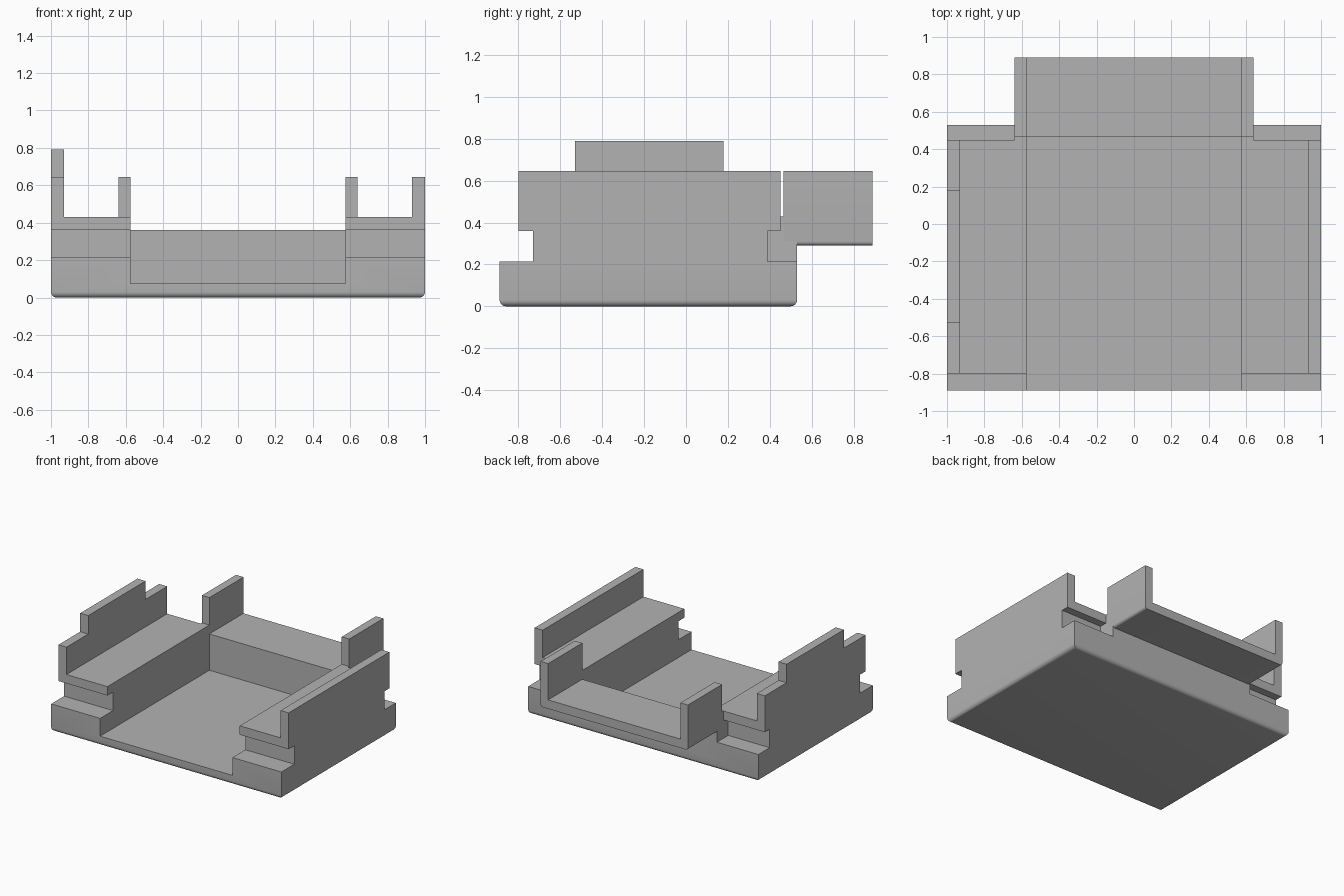
import bpy
import bmesh
from mathutils import Vector

if "Cube" in bpy.data.objects:
    bpy.data.objects.remove(bpy.data.objects["Cube"], do_unlink=True)

grey = bpy.data.materials.new("plain_grey")
grey.use_nodes = True
colour = (0.45, 0.45, 0.45, 1)
grey.diffuse_color = colour
grey.node_tree.nodes["Principled BSDF"].inputs["Base Color"].default_value = colour


def extrude_profile(name, profile, axis, start, end, round_edge=None, radius=0):
    """Extrude a (x, z) profile along y, or a (y, z) profile along x."""
    bm = bmesh.new()
    if axis == "y":
        points = [(a, start, z) for a, z in profile]
        step = Vector((0, end - start, 0))
    else:
        points = [(start, a, z) for a, z in profile]
        step = Vector((end - start, 0, 0))
    face = bm.faces.new([bm.verts.new(p) for p in points])
    moved = bmesh.ops.extrude_face_region(bm, geom=[face], use_keep_orig=True)["geom"]
    bmesh.ops.translate(bm, vec=step, verts=[v for v in moved if isinstance(v, bmesh.types.BMVert)])
    bmesh.ops.recalc_face_normals(bm, faces=bm.faces)
    if round_edge:
        edges = [e for e in bm.edges if round_edge(*[v.co for v in e.verts])]
        bmesh.ops.bevel(bm, geom=edges, offset=radius, segments=6, profile=0.5, affect="EDGES")
    mesh = bpy.data.meshes.new(name)
    bm.to_mesh(mesh)
    bm.free()
    mesh.materials.append(grey)
    obj = bpy.data.objects.new(name, mesh)
    bpy.context.collection.objects.link(obj)
    if round_edge:
        bpy.ops.object.select_all(action="DESELECT")
        obj.select_set(True)
        bpy.context.view_layer.objects.active = obj
        bpy.ops.object.shade_smooth_by_angle()
    return obj


def mirrored(half):
    """Complete a symmetric (x, z) profile from its +x half, listed bottom to top."""
    return half + [(-x, z) for x, z in reversed(half)]


INNER, CHEEK, OUTER, LIP = 0.575, 0.64, 1.0, 0.93
SHELF_Y, BACK_Y, REAR_Y = 0.466, 0.53, 0.89
FLOOR, LEDGE, SHELF_Z, GROOVE_TOP, RAIL_TOP, WALL_TOP = 0.075, 0.215, 0.29, 0.36, 0.43, 0.645

# Base with an open channel and a rounded underside rim
extrude_profile(
    "tray_base",
    mirrored([(OUTER, 0), (OUTER, LEDGE), (INNER, LEDGE), (INNER, FLOOR)]),
    "y", -REAR_Y, BACK_Y,
    lambda a, b: max(a.z, b.z) < 0.001, 0.03)

# Rear shelf with upright cheeks and rounded lower sides
extrude_profile(
    "rear_shelf",
    mirrored([(CHEEK, SHELF_Z), (CHEEK, WALL_TOP), (INNER, WALL_TOP), (INNER, GROOVE_TOP)]),
    "y", SHELF_Y, REAR_Y,
    lambda a, b: max(a.z, b.z) < SHELF_Z + 0.001 and abs(a.x - b.x) < 0.001, 0.02)

# Wall closing the rear end of the channel
extrude_profile(
    "back_wall",
    [(SHELF_Y, FLOOR), (BACK_Y, FLOOR), (BACK_Y, SHELF_Z), (SHELF_Y, SHELF_Z)],
    "x", -INNER, INNER)

# Side rails, joining posts and lips
rail = [(-0.73, LEDGE), (0.39, LEDGE), (0.39, GROOVE_TOP), (0.45, GROOVE_TOP),
        (0.45, RAIL_TOP), (-0.80, RAIL_TOP), (-0.80, GROOVE_TOP), (-0.73, GROOVE_TOP)]
post = [(0.39, LEDGE), (BACK_Y, LEDGE), (BACK_Y, 0.33), (SHELF_Y, 0.33),
        (SHELF_Y, RAIL_TOP), (0.45, RAIL_TOP), (0.45, GROOVE_TOP), (0.39, GROOVE_TOP)]
lip = [(-0.80, RAIL_TOP), (0.45, RAIL_TOP), (0.45, WALL_TOP), (-0.80, WALL_TOP)]
raised = [(0.18, WALL_TOP), (0.18, 0.79), (-0.53, 0.79), (-0.53, WALL_TOP)]

for side, s in (("left", 1), ("right", -1)):
    extrude_profile(side + "_rail", rail, "x", s * INNER, s * OUTER)
    extrude_profile(side + "_post", post, "x", s * INNER, s * CHEEK)
    outline = lip if s > 0 else lip[:3] + raised + lip[3:]
    extrude_profile(side + "_lip", outline, "x", s * LIP, s * OUTER)
